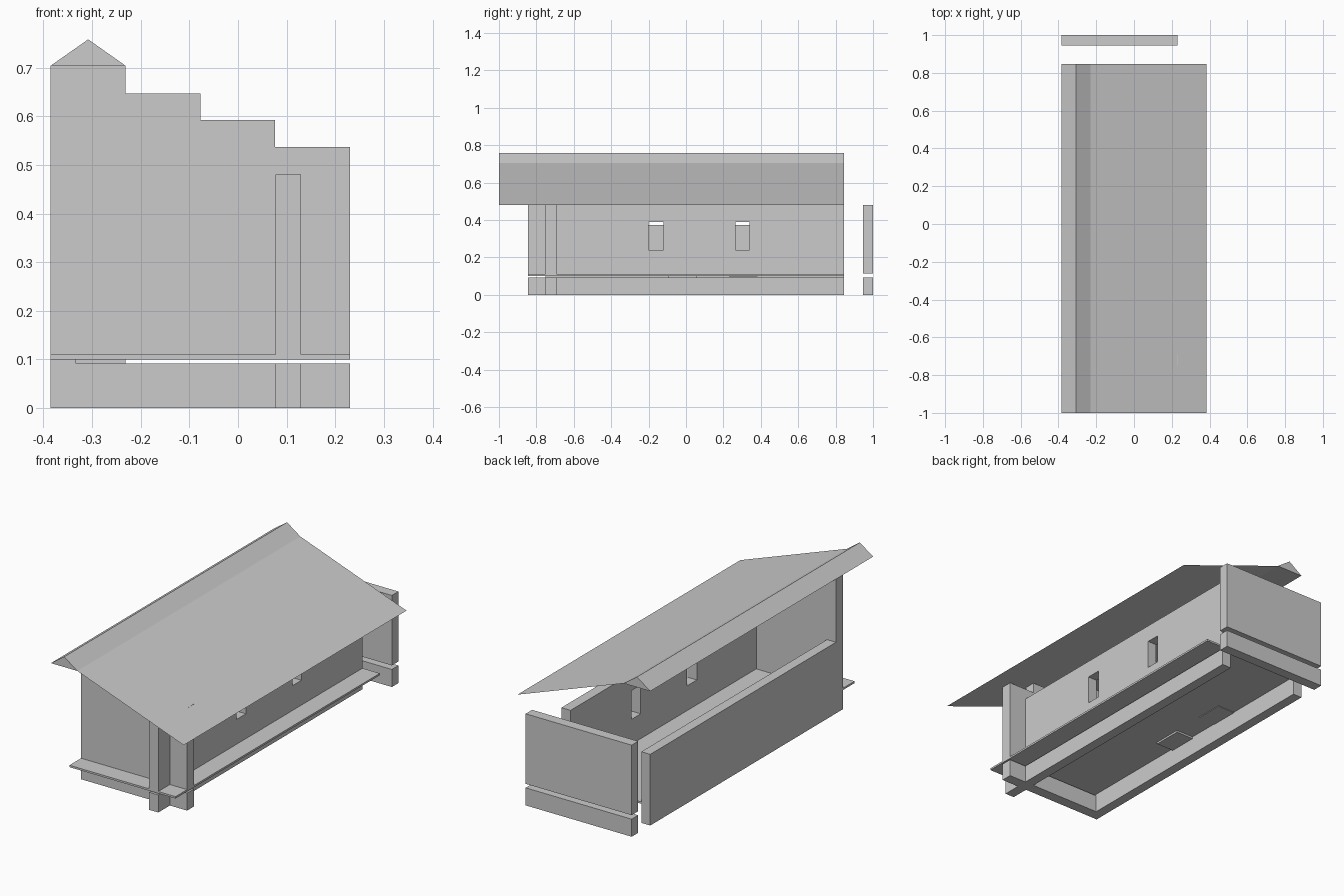
import bpy, bmesh

if "Cube" in bpy.data.objects:
    bpy.data.objects.remove(bpy.data.objects["Cube"])

L, R = -0.385, 0.23          # outer x limits of walls and floor
F, B = -0.846, 0.846         # floor front and back y
STEP = (R - L) / 4


def make_object(name, verts, faces):
    me = bpy.data.meshes.new(name)
    me.from_pydata(verts, [], faces)
    ob = bpy.data.objects.new(name, me)
    bpy.context.collection.objects.link(ob)
    return ob


def extrude_profile(name, pts, y0, y1):
    """Closed xz outline turned into a solid between y0 and y1."""
    n = len(pts)
    verts = [(x, y, z) for y in (y0, y1) for x, z in pts]
    faces = [tuple(range(n)), tuple(range(n, 2 * n))]
    faces += [(i, (i + 1) % n, n + (i + 1) % n, n + i) for i in range(n)]
    ob = make_object(name, verts, faces)
    bm = bmesh.new()
    bm.from_mesh(ob.data)
    bmesh.ops.recalc_face_normals(bm, faces=bm.faces)
    bm.to_mesh(ob.data)
    bm.free()
    return ob


def box(name, x, y, z):
    return extrude_profile(name, [(x[0], z[0]), (x[1], z[0]), (x[1], z[1]), (x[0], z[1])], *y)


# Floor slab
box("floor", (L, R), (F, B), (0.10, 0.11))

# Foundation beams, crossing past each other at the corners
side_x = (0.077, 0.13)
front_y = (-0.75, -0.692)
back_y = (0.946, 1.0)
base_z = (0.0, 0.092)
box("right_foundation", side_x, (F, B), base_z)
box("front_foundation", (L, R), front_y, base_z)
box("back_foundation", (L, R), back_y, base_z)

# Low left wall and detached back wall
box("left_wall", (L, -0.333), (front_y[0], B), (0.0, 0.373))
box("back_wall", (L, R), back_y, (0.113, 0.48))

# Right wall with two window openings
right_wall = box("right_wall", side_x, (F, B), (0.11, 0.48))
for i, y in enumerate([(-0.2, -0.12), (0.265, 0.34)]):
    cutter = box(f"window_cutter_{i + 1}", (0.0, 0.2), y, (0.24, 0.39))
    cutter.hide_render = True
    cutter.hide_viewport = True
    mod = right_wall.modifiers.new("window", 'BOOLEAN')
    mod.operation = 'DIFFERENCE'
    mod.solver = 'EXACT'
    mod.object = cutter

# Front wall stepping down under the roof
outline = [(L, 0.11)]
for i, top in enumerate((0.704, 0.647, 0.592, 0.537)):
    outline += [(L + i * STEP, top), (L + (i + 1) * STEP, top)]
outline.append((R, 0.11))
extrude_profile("front_wall", outline, *front_y)

# Ridge prism and single-sheet roof slope
extrude_profile("roof_ridge", [(L, 0.704), (-0.308, 0.758), (L + STEP, 0.704)], -1.0, B)
x0, x1 = L + STEP, 0.385
make_object("roof_slope",
            [(x0, -1, 0.704), (x1, -1, 0.48), (x1, B, 0.48), (x0, B, 0.704)], [(0, 1, 2, 3)])

# Low interior blocks poking slightly through the floor
box("inner_block_back", (L + 0.002, L + STEP), (0.23, 0.383), (0.097, 0.16))
box("inner_block_middle", (L + 0.002, L + STEP), (-0.095, 0.06), (0.09, 0.16))
